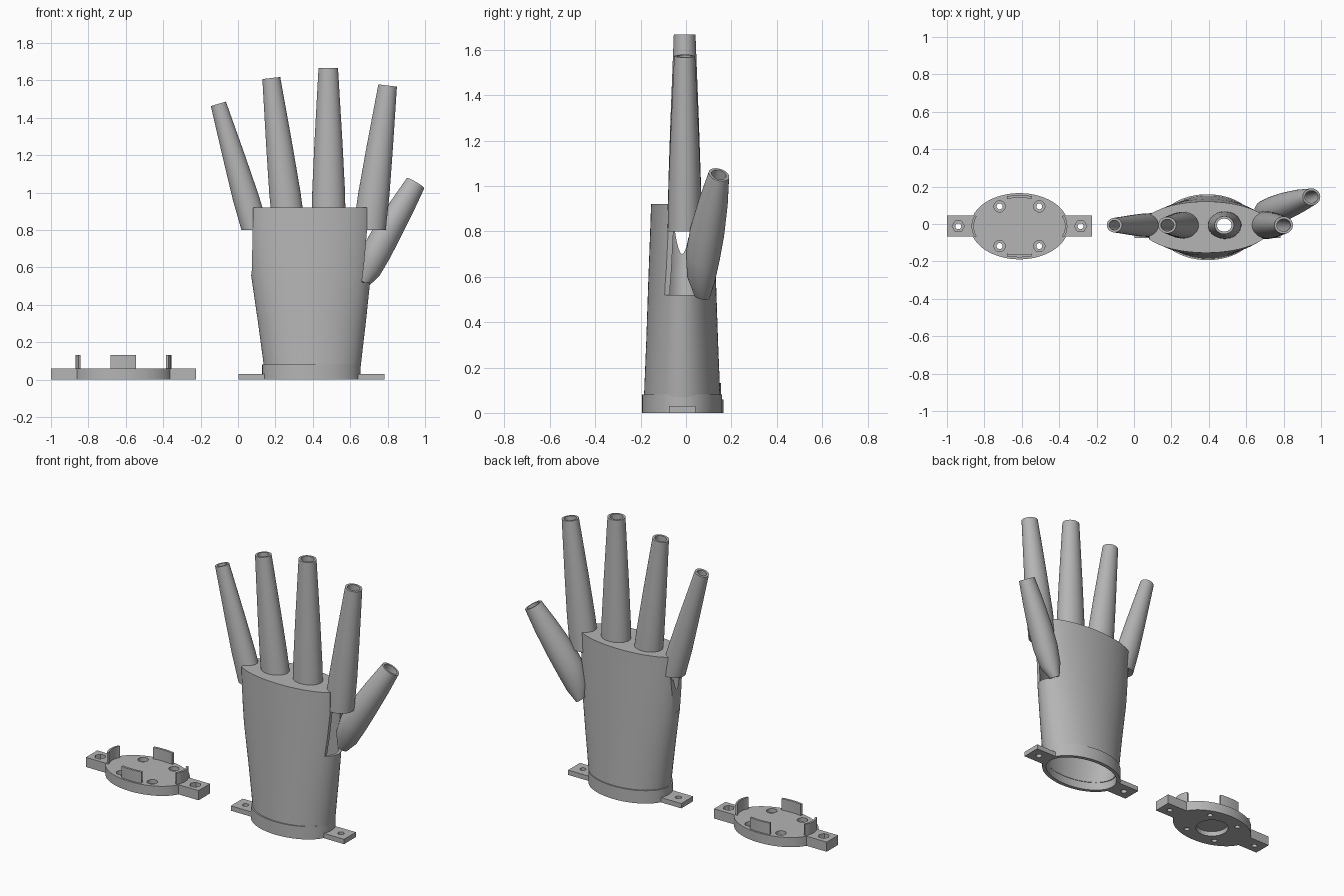
import bpy, bmesh, math
from mathutils import Vector

if "Cube" in bpy.data.objects:
    bpy.data.objects.remove(bpy.data.objects["Cube"])

grey = bpy.data.materials.new("plain_grey")
grey.diffuse_color = (0.46, 0.46, 0.46, 1)
grey.use_nodes = True
grey.node_tree.nodes["Principled BSDF"].inputs["Base Color"].default_value = grey.diffuse_color


def finish(name, bm):
    bmesh.ops.recalc_face_normals(bm, faces=bm.faces)
    me = bpy.data.meshes.new(name)
    bm.to_mesh(me)
    bm.free()
    me.materials.append(grey)
    ob = bpy.data.objects.new(name, me)
    bpy.context.collection.objects.link(ob)
    return ob


def loft(name, sections, n=56, tube=False):
    """Skin ellipses (x, y, z, rx, ry, lean_x, lean_y); tube joins last to first."""
    bm = bmesh.new()
    loops = []
    for s in sections:
        x, y, z, rx, ry, t, u = (tuple(s) + (0, 0))[:7]
        ax = Vector((math.cos(t), 0, -math.sin(t))) * rx
        ay = Vector((0, math.cos(u), -math.sin(u))) * ry
        loops.append([bm.verts.new(Vector((x, y, z)) + ax * math.cos(a) + ay * math.sin(a))
                      for a in (2 * math.pi * i / n for i in range(n))])
    pairs = list(zip(loops, loops[1:]))
    if tube:
        pairs.append((loops[-1], loops[0]))
    else:
        bm.faces.new(loops[0])
        bm.faces.new(loops[-1])
    for a, b in pairs:
        for i in range(n):
            j = (i + 1) % n
            bm.faces.new((a[i], a[j], b[j], b[i]))
    return finish(name, bm)


def prism(name, outline, depth):
    """Extrude a planar outline along the depth vector."""
    bm = bmesh.new()
    a = [bm.verts.new(p) for p in outline]
    b = [bm.verts.new(Vector(p) + Vector(depth)) for p in outline]
    bm.faces.new(a)
    bm.faces.new(b)
    for i in range(len(a)):
        j = (i + 1) % len(a)
        bm.faces.new((a[i], a[j], b[j], b[i]))
    return finish(name, bm)


def box(name, x0, x1, y0, y1, z0, z1):
    return prism(name, [(x0, y0, z0), (x1, y0, z0), (x1, y1, z0), (x0, y1, z0)], (0, 0, z1 - z0))


def drill(x, y, z0, z1, r, n=24):
    return loft("cutter", [(x, y, z0, r, r), (x, y, z1, r, r)], n)


def boolean(ob, others, op="DIFFERENCE"):
    """Apply booleans and remove the helper objects."""
    for c in others:
        m = ob.modifiers.new("cut", "BOOLEAN")
        m.operation, m.solver, m.object = op, "EXACT", c
    bpy.context.view_layer.update()
    dg = bpy.context.evaluated_depsgraph_get()
    me = bpy.data.meshes.new_from_object(ob.evaluated_get(dg))
    ob.modifiers.clear()
    ob.data = me
    for c in others:
        bpy.data.objects.remove(c)


# ---- Palm: hollow shell with a solid knuckle block on top
PY = -0.017
palm_rows = [(0.05, 0.3975, 0.256, 0.169), (0.32, 0.395, 0.290, 0.158),
             (0.56, 0.39, 0.320, 0.150), (0.80, 0.387, 0.337, 0.141), (0.92, 0.385, 0.345, 0.137)]
palm = loft("palm", [(cx, PY, z, rx, ry) for z, cx, rx, ry in palm_rows], 96)
cavity = loft("cutter", [(cx, PY, z - (0.02 if z < 0.1 else 0), rx - 0.018, ry - 0.018)
                         for z, cx, rx, ry in palm_rows[:4]], 96)
# Openings on the two narrow sides
thumb_side = prism("cutter", [(0.662, -0.4, 0.52), (0.95, -0.4, 0.52), (0.95, -0.4, 0.98),
                              (0.69, -0.4, 0.98), (0.69, -0.4, 0.8), (0.675, -0.4, 0.63)], (0, 0.8, 0))
outer_side = prism("cutter", [(0.073, -0.4, 0.56), (-0.2, -0.4, 0.56), (-0.2, -0.4, 0.98),
                              (0.083, -0.4, 0.98)], (0, 0.8, 0))

# ---- Fingers: tapered open tubes; (base x, base rx, base ry, tip x, tip z, tip r)
fingers = {
    "little_finger": (0.0925, 0.074, 0.064, -0.105, 1.475, 0.042),
    "ring_finger": (0.274, 0.088, 0.073, 0.178, 1.613, 0.048),
    "middle_finger": (0.485, 0.092, 0.075, 0.4825, 1.667, 0.052),
    "index_finger": (0.702, 0.088, 0.075, 0.800, 1.573, 0.050),
}
FY, BASE = -0.006, 0.80
bores = []
for name, (bx, brx, bry, tx, tz, tr) in fingers.items():
    lean = math.atan2(tx - bx, tz - BASE)
    outer, inner = [], []
    for f, k in ((0, 1), (0.25, 0.88), (0.55, 0.56), (0.8, 0.25), (1, 0)):
        rx, ry = tr + (brx - tr) * k, tr * 0.92 + (bry - tr * 0.92) * k
        wall = 0.013 + 0.014 * k
        pos = (bx + (tx - bx) * f, FY, BASE + (tz - BASE) * f)
        tilt = lean * min(1, f * 3)
        outer.append(pos + (rx, ry, tilt))
        inner.append(pos + (rx - wall, ry - wall, tilt))
    loft(name, outer + inner[::-1], tube=True)
    low = (inner[0][0], FY, BASE - 0.03) + inner[0][3:]
    bores.append(loft("cutter", [low] + inner[1:]))

# ---- Thumb: slanted tube with a narrowed, open root
thumb_rows = [(0.672, 0.070, 0.515, 0.030, 0.035), (0.700, 0.066, 0.590, 0.066, 0.062),
              (0.745, 0.074, 0.690, 0.078, 0.076), (0.805, 0.094, 0.800, 0.075, 0.076),
              (0.880, 0.121, 0.930, 0.066, 0.064), (0.949, 0.145, 1.050, 0.054, 0.046)]
t_out = [r + (0.52, 0.2) for r in thumb_rows]
t_in = [(x, y, z, rx - 0.013, ry - 0.013, 0.52, 0.2) for x, y, z, rx, ry in thumb_rows]
loft("thumb", t_out + t_in[::-1], tube=True)
thumb_bore = loft("cutter", t_in)
boolean(palm, [cavity, thumb_side, outer_side, thumb_bore] + bores)

# ---- Wrist band with two drilled mounting tabs
HX = 0.3925
loft("wrist_band", [(HX, PY, 0, 0.263, 0.176), (HX, PY, 0.08, 0.263, 0.176),
                    (HX, PY, 0.08, 0.240, 0.153), (HX, PY, 0, 0.240, 0.153)], 96, tube=True)
for side, name in ((-1, "wrist_tab_left"), (1, "wrist_tab_right")):
    xs = sorted((HX + side * 0.250, HX + side * 0.3895))
    tab = box(name, xs[0], xs[1], -0.075, 0.042, 0, 0.03)
    boolean(tab, [drill(HX + side * 0.328, PY, -0.02, 0.05, 0.018)])

# ---- Base plate: oval disc with end tabs, screw holes and a round recess below
CX, CY = -0.6125, -0.012
plate = loft("base_plate", [(CX, CY, 0, 0.262, 0.177), (CX, CY, 0.06, 0.262, 0.177)], 96)
boolean(plate, [box("ears", CX - 0.3875, CX + 0.3875, -0.066, 0.046, 0, 0.06)], "UNION")
cuts = [drill(CX, CY, -0.02, 0.03, 0.095, 48)]
for sx in (-1, 1):
    ex = CX + sx * 0.327
    cuts += [drill(ex, CY, -0.02, 0.08, 0.016), drill(ex, CY, 0.03, 0.08, 0.033, 6)]
    for sy in (-1, 1):
        hx, hy = CX + sx * 0.106, CY + sy * 0.106
        cuts += [drill(hx, hy, -0.02, 0.08, 0.016), drill(hx, hy, 0.035, 0.08, 0.030)]
boolean(plate, cuts)

# ---- Upright curved clips on the plate
for name, mid, half in (("clip_right", 0, 0.36), ("clip_back", 0.5 * math.pi, 0.27),
                        ("clip_left", math.pi, 0.36), ("clip_front", 1.5 * math.pi, 0.27)):
    angles = [mid - half + 2 * half * i / 10 for i in range(11)]
    arc = [(CX + 0.256 * math.cos(a), CY + 0.166 * math.sin(a), 0.055) for a in angles]
    arc += [(CX + 0.244 * math.cos(a), CY + 0.152 * math.sin(a), 0.055) for a in angles[::-1]]
    prism(name, arc, (0, 0, 0.076))

# ---- Smooth shading with crisp edges
bpy.ops.object.select_all(action="DESELECT")
for ob in bpy.context.scene.objects:
    ob.select_set(True)
    bpy.context.view_layer.objects.active = ob
bpy.ops.object.shade_smooth_by_angle(angle=math.radians(30))
